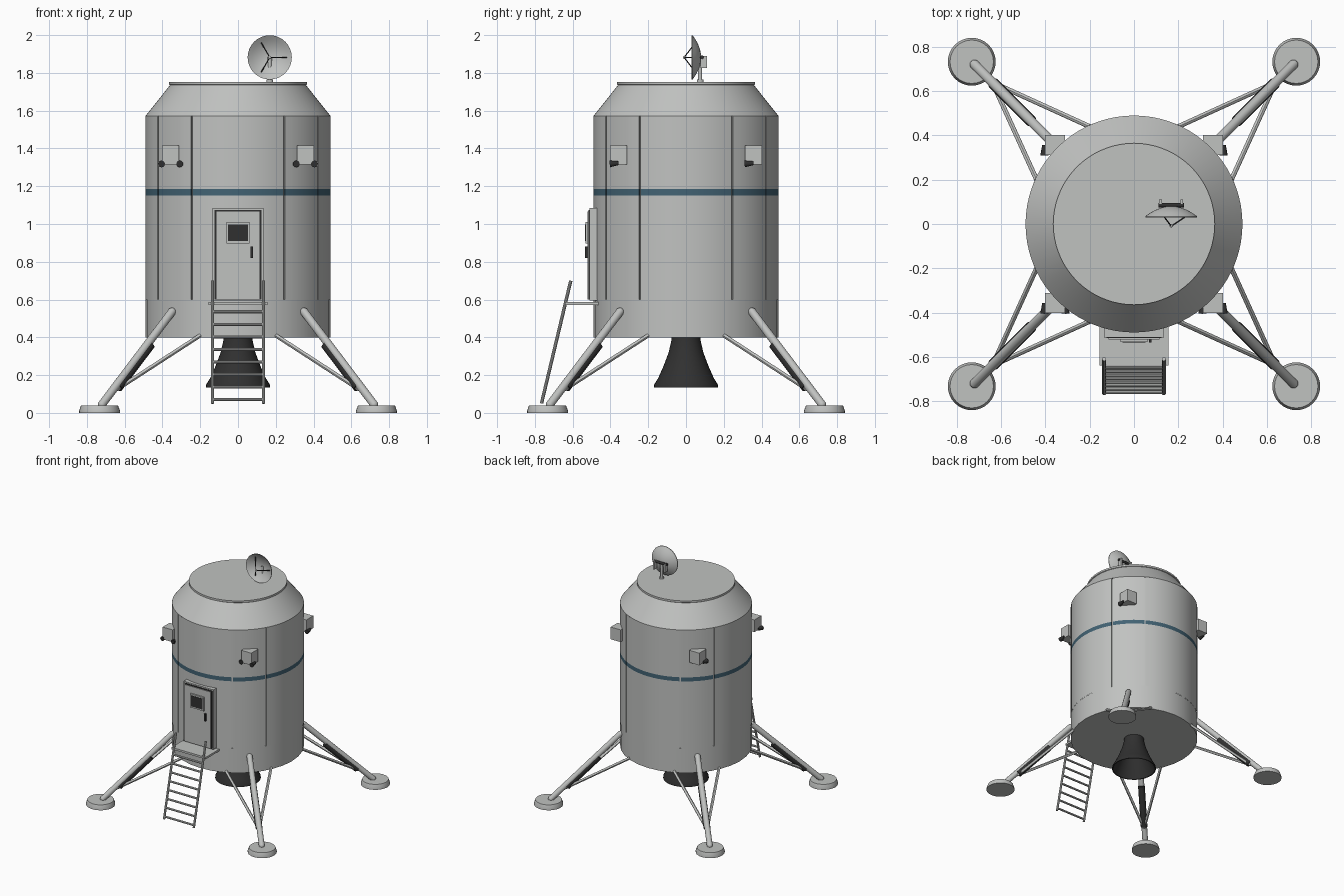
import bpy, bmesh, math
from mathutils import Vector

if "Cube" in bpy.data.objects:
    bpy.data.objects.remove(bpy.data.objects["Cube"])


def material(name, rgb):
    m = bpy.data.materials.new(name)
    m.diffuse_color = (*rgb, 1)
    m.use_nodes = True
    m.node_tree.nodes["Principled BSDF"].inputs["Base Color"].default_value = m.diffuse_color
    return m


GREY = material("light_grey", (0.53, 0.54, 0.53))
BLUE = material("band_blue", (0.055, 0.125, 0.175))
DARK = material("dark_grey", (0.03, 0.03, 0.03))


def smooth(ob):
    bpy.ops.object.select_all(action='DESELECT')
    ob.select_set(True)
    bpy.context.view_layer.objects.active = ob
    bpy.ops.object.shade_smooth_by_angle(angle=math.radians(30))


def mesh_object(name, verts, faces, mats):
    me = bpy.data.meshes.new(name)
    me.from_pydata(verts, [], faces)
    for m in mats:
        me.materials.append(m)
    ob = bpy.data.objects.new(name, me)
    bpy.context.collection.objects.link(ob)
    return ob


def lathe(name, profile, mat, sides=48, loc=(0, 0, 0), rot=(0, 0, 0)):
    """Turn an (r, z) profile about z; points with r = 0 close the ends."""
    verts, faces = [], []
    for r, z in profile:
        for i in range(sides):
            a = 2 * math.pi * i / sides
            verts.append((r * math.cos(a), r * math.sin(a), z))
    for k in range(len(profile) - 1):
        for i in range(sides):
            j = (i + 1) % sides
            faces.append((k * sides + i, k * sides + j,
                          (k + 1) * sides + j, (k + 1) * sides + i))
    ob = mesh_object(name, verts, faces, [mat])
    bm = bmesh.new()
    bm.from_mesh(ob.data)
    bmesh.ops.remove_doubles(bm, verts=bm.verts, dist=1e-5)
    bmesh.ops.recalc_face_normals(bm, faces=bm.faces)
    bm.to_mesh(ob.data)
    bm.free()
    ob.location, ob.rotation_euler = loc, rot
    smooth(ob)
    return ob


def box(name, lo, hi, mat):
    lo, hi = Vector(lo), Vector(hi)
    bpy.ops.mesh.primitive_cube_add(size=1, location=(lo + hi) / 2)
    ob = bpy.context.object
    ob.name, ob.scale = name, hi - lo
    ob.data.materials.append(mat)
    return ob


def rod(name, a, b, r, mat=GREY, sides=16, r2=None):
    a, b = Vector(a), Vector(b)
    d = b - a
    bpy.ops.mesh.primitive_cone_add(vertices=sides, radius1=r, radius2=r if r2 is None else r2,
                                    depth=d.length, location=(a + b) / 2)
    ob = bpy.context.object
    ob.name = name
    ob.rotation_euler = d.to_track_quat('Z', 'Y').to_euler()
    ob.data.materials.append(mat)
    smooth(ob)
    return ob


def ball(name, loc, r, mat=GREY):
    bpy.ops.mesh.primitive_uv_sphere_add(segments=16, ring_count=10, radius=r, location=loc)
    ob = bpy.context.object
    ob.name = name
    ob.data.materials.append(mat)
    smooth(ob)


# Hull core, skirt and sloped roof
R = 0.49
lathe("hull_core", [(0, 0.58), (0.481, 0.58), (0.481, 1.58), (0, 1.58)], GREY, 72)
lathe("skirt", [(0, 0.40), (R, 0.40), (R, 0.60), (0, 0.60)], GREY, 32)
lathe("roof", [(0, 1.572), (R, 1.572), (0.36, 1.735), (0.365, 1.738),
               (0.365, 1.753), (0, 1.753)], GREY, 72)

# Hull panels, alternately wide and narrow, split by seams and carrying the band
levels = [0.60, 1.151, 1.184, 1.572]


def hull_panel(start, end):
    gap = 0.6
    n = int((end - start) / 5)
    angles = [math.radians(start + gap + (end - start - 2 * gap) * i / n) for i in range(n + 1)]
    columns = [(0.475, angles[0])] + [(R, a) for a in angles] + [(0.475, angles[-1])]
    verts = [(r * math.cos(a), r * math.sin(a), z) for r, a in columns for z in levels]
    faces = []
    for c in range(len(columns) - 1):
        for k in range(3):
            faces.append((c * 4 + k, c * 4 + 4 + k, c * 4 + 5 + k, c * 4 + 1 + k))
    ob = mesh_object("hull_panel", verts, faces, [GREY, BLUE])
    for p in ob.data.polygons:
        if levels[1] < p.center.z < levels[2]:
            p.material_index = 1
    smooth(ob)


for q in range(4):
    hull_panel(q * 90 - 30, q * 90 + 30)
    hull_panel(q * 90 + 30, q * 90 + 60)

# Engine bell, open below
lathe("engine_bell", [(0, 0.41), (0.075, 0.41), (0.078, 0.38), (0.092, 0.32), (0.118, 0.25),
                      (0.147, 0.185), (0.168, 0.15), (0.17, 0.135), (0.162, 0.135),
                      (0.14, 0.185), (0.11, 0.25), (0.084, 0.32), (0.065, 0.39), (0, 0.39)],
      DARK, 40)

# Landing legs and thruster pods, one per corner
for sx in (-1, 1):
    for sy in (-1, 1):
        def p(x, y, z):
            return (sx * x, sy * y, z)
        lathe("foot_pad", [(0, 0), (0.108, 0), (0.108, 0.012), (0.098, 0.04), (0, 0.04)],
              GREY, 32, p(0.733, 0.733, 0))
        rod("leg_strut", p(0.35, 0.35, 0.535), p(0.72, 0.72, 0.045), 0.022)
        ball("leg_top_joint", p(0.35, 0.35, 0.535), 0.022)
        ball("leg_foot_joint", p(0.72, 0.72, 0.045), 0.022)
        rod("leg_damper", p(0.465, 0.465, 0.36), p(0.635, 0.635, 0.135), 0.026, DARK)
        rod("leg_brace", p(0.20, 0.44, 0.41), p(0.64, 0.64, 0.125), 0.011, sides=12)
        rod("leg_brace", p(0.44, 0.20, 0.41), p(0.64, 0.64, 0.125), 0.011, sides=12)

        cx, cy = sx * 0.357, sy * 0.357
        box("thruster_pod", (cx - 0.045, cy - 0.045, 1.315), (cx + 0.045, cy + 0.045, 1.415), GREY)
        for dx in (-0.048, 0.048):
            rod("thruster_nozzle", (cx + dx, cy - 0.047, 1.318), (cx + dx, cy, 1.322),
                0.018, DARK, 16, 0.010)

# Hatch: frame, dark seam, door leaf, window and handle
box("hatch_frame", (-0.135, -0.512, 0.595), (0.135, -0.44, 1.085), GREY)
box("hatch_seam", (-0.125, -0.515, 0.60), (0.125, -0.51, 1.075), DARK)
box("hatch_door", (-0.115, -0.521, 0.60), (0.115, -0.512, 1.065), GREY)
box("window_frame", (-0.062, -0.533, 0.898), (0.062, -0.52, 1.01), GREY)
box("window_pane", (-0.052, -0.536, 0.91), (0.052, -0.532, 0.998), DARK)
box("door_handle", (0.067, -0.535, 0.82), (0.08, -0.52, 0.88), DARK)

# Porch and ladder
box("porch", (-0.155, -0.64, 0.57), (0.155, -0.46, 0.586), GREY)
foot_y, foot_z, top_y, top_z = -0.765, 0.05, -0.61, 0.70
for x in (-0.135, 0.135):
    rod("ladder_rail", (x, foot_y, foot_z), (x, top_y, top_z), 0.009, sides=10)
for i in range(8):
    z = 0.07 + i * 0.0665
    y = foot_y + (top_y - foot_y) * (z - foot_z) / (top_z - foot_z)
    rod("ladder_rung", (-0.135, y, z), (0.135, y, z), 0.008, sides=10)

# Dish antenna facing forward, with tripod feed and rear bracket
DX, DY, DZ = 0.168, 0.03, 1.882
bowl = [(0.117 * t, -0.045 + 0.045 * t * t) for t in (0, 0.2, 0.4, 0.6, 0.8, 1)]
lathe("dish", bowl + [(r, z - 0.005) for r, z in reversed(bowl)], GREY, 32,
      (DX, DY, DZ), (math.pi / 2, 0, 0))
for k in range(3):
    a = 2 * math.pi * k / 3
    rod("feed_leg", (DX + 0.09 * math.cos(a), DY + 0.02, DZ + 0.09 * math.sin(a)),
        (DX, -0.01, DZ), 0.003, DARK, 8)
ball("feed_tip", (DX, -0.008, DZ), 0.008)
rod("dish_mast", (DX, 0.075, 1.745), (DX, 0.075, 1.885), 0.011)
rod("mast_base", (DX, 0.075, 1.75), (DX, 0.075, 1.765), 0.018)
rod("dish_crossbar", (DX - 0.058, 0.085, DZ), (DX + 0.058, 0.085, DZ), 0.01, DARK)
for x in (DX - 0.048, DX + 0.048):
    box("dish_bracket", (x - 0.006, 0.078, 1.825), (x + 0.006, 0.11, 1.89), GREY)
